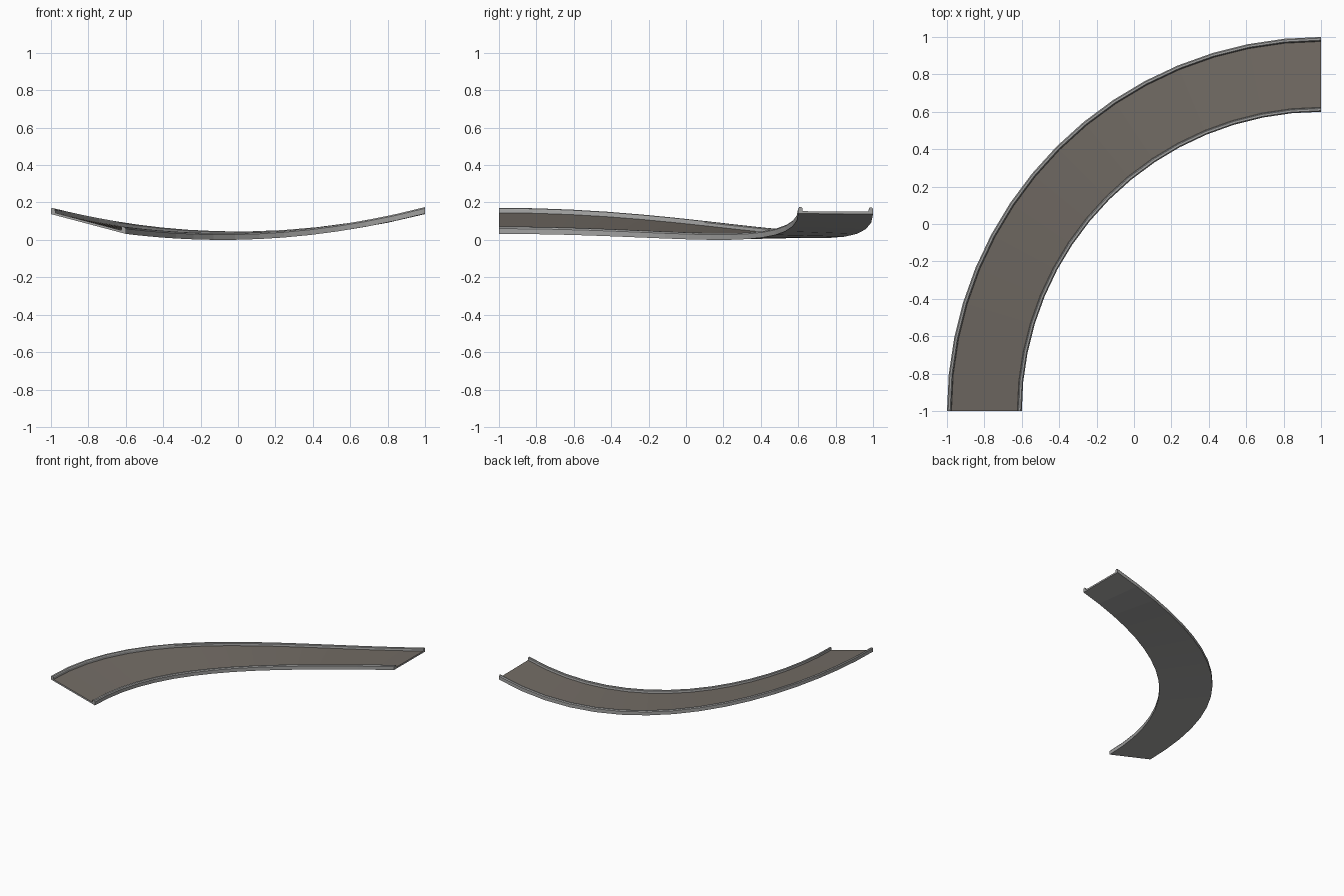
import bpy, bmesh, math

if "Cube" in bpy.data.objects:
    bpy.data.objects.remove(bpy.data.objects["Cube"])

SEGMENTS = 16
R_IN, WIDTH = 1.6, 0.4


def material(name, rgb):
    m = bpy.data.materials.new(name)
    m.diffuse_color = (*rgb, 1)
    m.use_nodes = True
    m.node_tree.nodes["Principled BSDF"].inputs["Base Color"].default_value = m.diffuse_color
    return m


curb_grey = material("curb grey", (0.36, 0.36, 0.355))
road_brown = material("road brown grey", (0.17, 0.15, 0.13))


def track_point(t, u, h):
    """Angle t along the bend, u across from the inner edge, h above the base."""
    def x_at(r):
        return 1 - r * math.cos(t)
    # dipping height of each edge, ruled straight across the road
    z_in = 0.12 * (x_at(R_IN) + 0.082) ** 2
    z_out = 0.01 + 0.128 * x_at(R_IN + WIDTH) ** 2
    k = u / WIDTH
    r = R_IN + u
    return (x_at(r), -1 + r * math.sin(t), z_in * (1 - k) + z_out * k + h)


def sweep(name, profile, mats, road_edge):
    bm = bmesh.new()
    rings = [[bm.verts.new(track_point(i / SEGMENTS * math.pi / 2, u, h))
              for u, h in profile] for i in range(SEGMENTS + 1)]
    n = len(profile)
    for a, b in zip(rings, rings[1:]):
        for j in range(n):
            k = (j + 1) % n
            f = bm.faces.new((a[j], a[k], b[k], b[j]))
            f.material_index = 1 if j == road_edge else 0
    bm.faces.new(rings[0])
    bm.faces.new(rings[-1][::-1])
    bmesh.ops.recalc_face_normals(bm, faces=bm.faces)
    me = bpy.data.meshes.new(name)
    bm.to_mesh(me)
    bm.free()
    for m in mats:
        me.materials.append(m)
    ob = bpy.data.objects.new(name, me)
    bpy.context.collection.objects.link(ob)
    return ob


# channel section: chamfered curb on each side, flat road between
curb = [(0, 0), (0, 0.028), (0.006, 0.035), (0.017, 0.035), (0.022, 0.03), (0.024, 0.013)]
profile = curb + [(WIDTH - u, h) for u, h in reversed(curb)]
sweep("curved_track", profile, [curb_grey, road_brown], len(curb) - 1)
